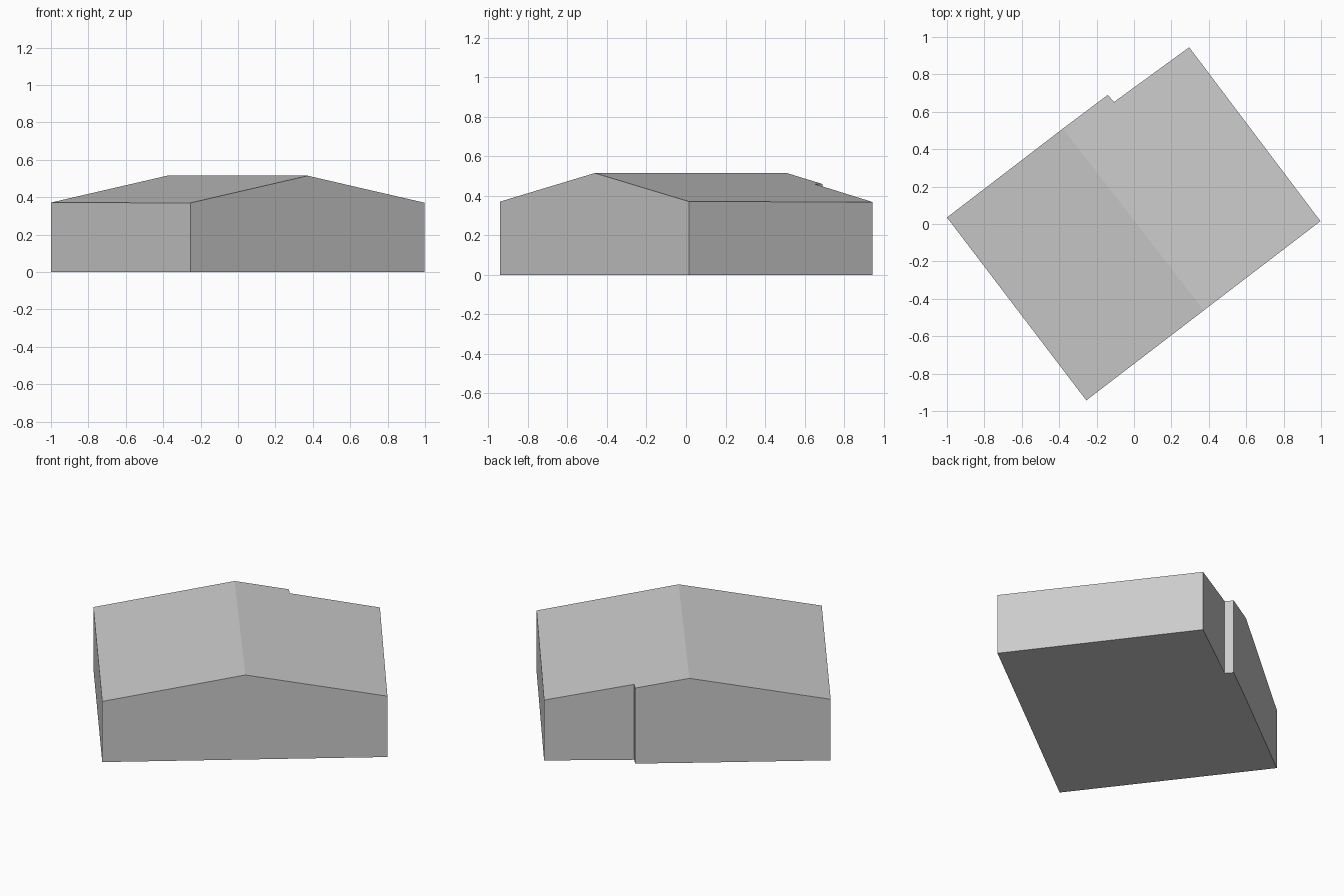
import bpy
import bmesh
from mathutils import Vector

cube = bpy.data.objects.get("Cube")
if cube:
    bpy.data.objects.remove(cube, do_unlink=True)

EAVES, RIDGE = 0.37, 0.515
RIDGE_FRONT, RIDGE_BACK = Vector((0.373, -0.462)), Vector((-0.38, 0.51))
along = (RIDGE_BACK - RIDGE_FRONT).normalized()
across = Vector((along.y, -along.x))
HALF_SPAN = 0.79


def roof_height(x, y):
    """Height of the gable roof above a point on the plan."""
    offset = abs((Vector((x, y)) - RIDGE_FRONT).dot(across))
    return RIDGE - (RIDGE - EAVES) * offset / HALF_SPAN


# Plan of the walls, with the ridge ends and the small step in the back wall
plan = [(-1, 0.035), (-0.255, -0.943), RIDGE_FRONT, (0.997, 0.015),
        (0.295, 0.945), (-0.107, 0.652), (-0.14, 0.69), RIDGE_BACK]

# Raise the walls to the roof and fold the top along the ridge
bm = bmesh.new()
floor = bm.faces.new([bm.verts.new((x, y, 0)) for x, y in plan])
raised = bmesh.ops.extrude_face_region(bm, geom=[floor], use_keep_orig=True)["geom"]
top = [v for v in raised if isinstance(v, bmesh.types.BMVert)]
for v in top:
    v.co.z = roof_height(v.co.x, v.co.y)
ridge_ends = [min(top, key=lambda v: (v.co.xy - end).length) for end in (RIDGE_FRONT, RIDGE_BACK)]
bmesh.ops.connect_verts(bm, verts=ridge_ends)
bmesh.ops.recalc_face_normals(bm, faces=bm.faces)

mesh = bpy.data.meshes.new("gabled_building")
bm.to_mesh(mesh)
bm.free()
building = bpy.data.objects.new("gabled_building", mesh)
bpy.context.collection.objects.link(building)

# Plain grey finish
grey = bpy.data.materials.new("plain_grey")
grey.use_nodes = True
colour = (0.6, 0.6, 0.6, 1)
grey.diffuse_color = colour
grey.node_tree.nodes["Principled BSDF"].inputs["Base Color"].default_value = colour
mesh.materials.append(grey)
